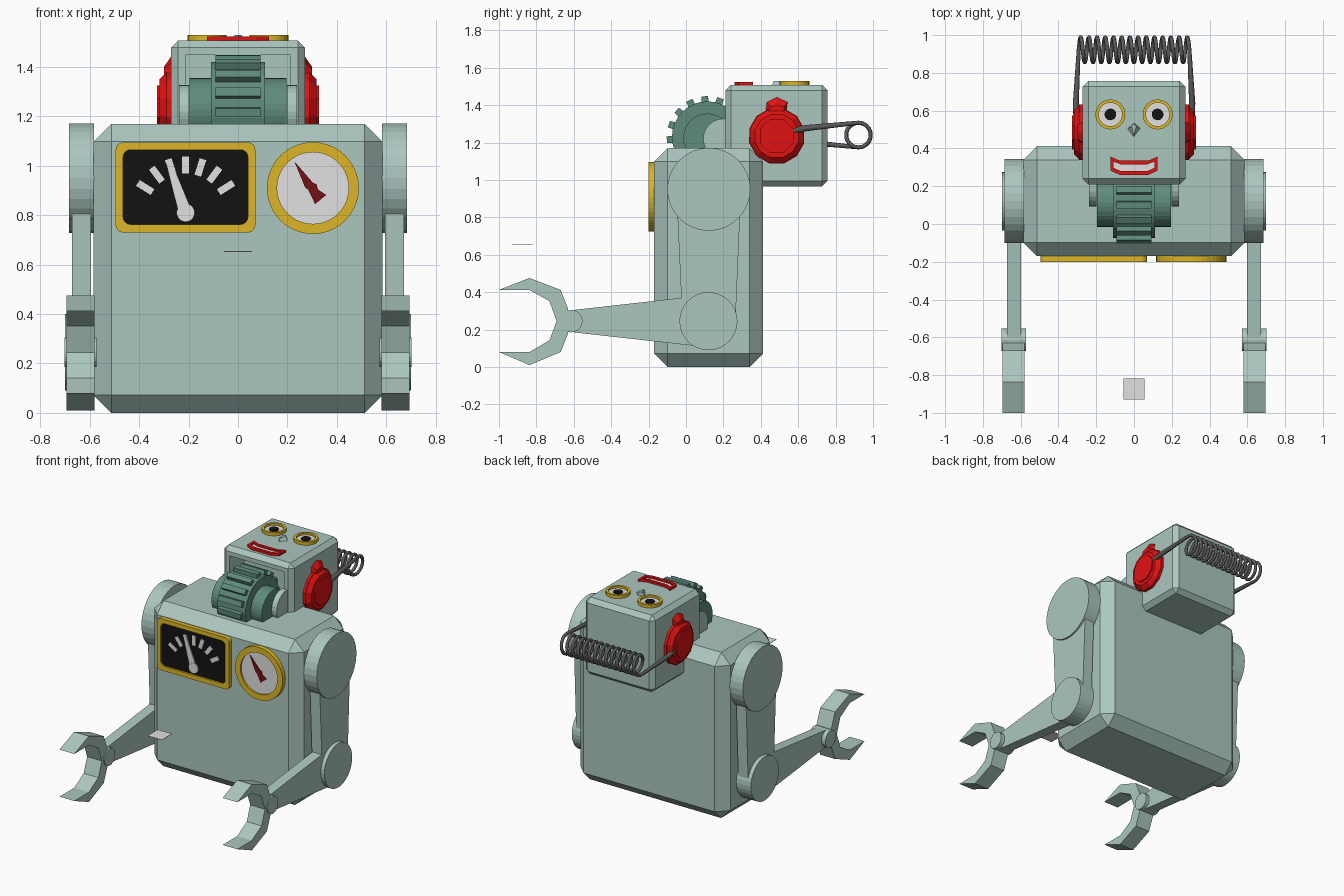
import bpy, bmesh, math
from mathutils import Vector

if "Cube" in bpy.data.objects:
    bpy.data.objects.remove(bpy.data.objects["Cube"])


def material(name, r, g, b):
    m = bpy.data.materials.new(name)
    m.diffuse_color = (r, g, b, 1)
    m.use_nodes = True
    m.node_tree.nodes["Principled BSDF"].inputs["Base Color"].default_value = m.diffuse_color
    return m


SHELL = material("pale_green", .41, .57, .52)
GEAR = material("deep_green", .115, .26, .205)
YELLOW = material("yellow", .72, .47, .02)
WHITE = material("off_white", .76, .75, .75)
BLACK = material("black", .006, .006, .006)
RED = material("red", .75, .006, .006)
MAROON = material("maroon", .17, .006, .008)
STEEL = material("steel", .1, .1, .1)


def place(axis, a, b, t):
    return {'x': (t, a, b), 'y': (a, t, b), 'z': (a, b, t)}[axis]


def finish(name, bm, mat):
    bmesh.ops.recalc_face_normals(bm, faces=bm.faces)
    me = bpy.data.meshes.new(name)
    bm.to_mesh(me)
    bm.free()
    me.materials.append(mat)
    ob = bpy.data.objects.new(name, me)
    bpy.context.collection.objects.link(ob)
    return ob


def prism(name, pts, axis, lo, hi, mat, end=None):
    """Extrude an outline along an axis; end is an optional far outline."""
    bm = bmesh.new()
    a = [bm.verts.new(place(axis, *p, lo)) for p in pts]
    b = [bm.verts.new(place(axis, *p, hi)) for p in (end or pts)]
    bm.faces.new(a)
    bm.faces.new(b)
    for i in range(len(a)):
        j = (i + 1) % len(a)
        bm.faces.new((a[i], a[j], b[j], b[i]))
    return finish(name, bm, mat)


def ring(name, outer, inner, axis, lo, hi, mat):
    """Hollow frame between two outlines."""
    bm = bmesh.new()
    loops = [[bm.verts.new(place(axis, *p, t)) for p in o]
             for o, t in ((outer, lo), (outer, hi), (inner, hi), (inner, lo))]
    n = len(outer)
    for k in range(4):
        u, v = loops[k], loops[(k + 1) % 4]
        for i in range(n):
            j = (i + 1) % n
            bm.faces.new((u[i], u[j], v[j], v[i]))
    return finish(name, bm, mat)


def circle(a, b, r, n=32, turn=0):
    return [(a + r * math.cos(turn + 2 * math.pi * i / n),
             b + r * math.sin(turn + 2 * math.pi * i / n)) for i in range(n)]


def rounded(a0, a1, b0, b1, r):
    pts = []
    for k, (ca, cb) in enumerate(((a1 - r, b1 - r), (a0 + r, b1 - r), (a0 + r, b0 + r), (a1 - r, b0 + r))):
        for i in range(5):
            t = (k + i / 4) * math.pi / 2
            pts.append((ca + r * math.cos(t), cb + r * math.sin(t)))
    return pts


def box(name, lo, hi, bevel, mat, recess=None):
    """Chamfered box, optionally with a recess (rim, depth) in its front."""
    bm = bmesh.new()
    bmesh.ops.create_cube(bm, size=1)
    for v in bm.verts:
        v.co = Vector([lo[i] if v.co[i] < 0 else hi[i] for i in range(3)])
    bmesh.ops.bevel(bm, geom=bm.edges[:], offset=bevel, segments=1, affect='EDGES', profile=.5)
    if recess:
        bm.normal_update()
        front = min(bm.faces, key=lambda f: f.calc_center_median().y)
        bmesh.ops.inset_region(bm, faces=[front], thickness=recess[0])
        pocket = bmesh.ops.extrude_discrete_faces(bm, faces=[front])['faces'][0]
        bmesh.ops.translate(bm, verts=pocket.verts[:], vec=(0, recess[1], 0))
    return finish(name, bm, mat)


# Body and head
box("body", (-.585, -.17, 0), (.585, .412, 1.17), .072, SHELL)
box("head", (-.272, .21, .965), (.272, .757, 1.508), .03, SHELL, (.042, .16))

# Neck gear: hub and toothed wheel
GY, GZ = .115, 1.23
prism("neck_hub", circle(GY, GZ - .005, .13), 'x', -.197, .197, GEAR)
prism("gear_wheel", circle(GY, GZ, .19), 'x', -.11, .11, GEAR)
for k in range(16):
    t = math.radians(4 + k * 22.5)
    c, s = math.cos(t), math.sin(t)
    tooth = [(GY + r * c - w * s, GZ + r * s + w * c)
             for r, w in ((.175, -.02), (.218, -.018), (.218, .018), (.175, .02))]
    prism("gear_tooth", tooth, 'x', -.092, .092, GEAR)

# Arms, ears and neck lugs on both sides
upper_arm = [(-.045, .8), (-.02, .26), (.265, .26), (.288, .8), (.25, .95), (-.02, .95)]
forearm = [(.1, .4), (-.02, .37), (-.6, .305), (-.6, .185), (.03, .115), (.12, .1)]
claw = [(-1, .412), (-.837, .476), (-.67, .412), (-.63, .31), (-.63, .18), (-.67, .08),
        (-.837, .01), (-1, .08), (-.837, .08), (-.73, .142), (-.692, .245), (-.73, .352), (-.837, .412)]
for side, s in (("left", -1), ("right", 1)):
    def limb(part, pts, x0, x1, mat=SHELL, end=None):
        return prism(side + "_" + part, pts, 'x', s * x0, s * x1, mat, end)
    limb("shoulder", circle(.122, .95, .222), .582, .685)
    limb("upper_arm", upper_arm, .595, .672)
    limb("elbow", circle(.12, .245, .155), .58, .70)
    limb("forearm", forearm, .598, .672)
    limb("wrist", circle(-.613, .245, .06, 20), .572, .702)
    limb("claw", claw, .58, .695)
    limb("neck_lug", circle(.2, 1.22, .108, 24), .198, .238)
    limb("ear_base", circle(.485, 1.235, .152, 12, .26), .268, .29, RED)
    limb("ear_cap", circle(.485, 1.235, .148, 12, .26), .29, .318, RED,
         circle(.485, 1.235, .12, 12, .26))
    limb("ear_button", circle(.485, 1.235, .098, 8, .39), .318, .327, RED)
    limb("ear_tab", [(.42, 1.34), (.43, 1.42), (.485, 1.447), (.545, 1.42), (.535, 1.34)],
         .268, .3, RED, [(.44, 1.34), (.45, 1.39), (.485, 1.4), (.525, 1.39), (.52, 1.34)])
    # Eyes
    ex = s * .125
    ring(side + "_eye_rim", circle(ex, .58, .079), circle(ex, .58, .062), 'z', 1.5, 1.53, YELLOW)
    prism(side + "_eye_white", circle(ex, .58, .064), 'z', 1.505, 1.516, WHITE)
    prism(side + "_pupil", circle(ex, .58, .031, 20), 'z', 1.514, 1.522, BLACK)

# Nose and mouth
prism("nose", [(0, .535), (-.036, .505), (0, .46), (.036, .505)], 'z', 1.505, 1.53, SHELL,
      [(0, .532), (-.012, .515), (0, .47), (.012, .515)])
lips = [(-.125, .357), (-.075, .335), (.075, .335), (.125, .357),
        (.125, .283), (.075, .26), (-.075, .26), (-.125, .283)]
gap = [(-.108, .33), (-.07, .316), (.07, .316), (.108, .33),
       (.108, .297), (.07, .28), (-.07, .28), (-.108, .297)]
ring("lips", lips, gap, 'z', 1.5, 1.524, RED)
prism("teeth", gap, 'z', 1.505, 1.513, WHITE)

# Rectangular meter on the chest
ring("meter_frame", rounded(-.495, .07, .73, 1.095, .03), rounded(-.465, .04, .763, 1.065, .03),
     'y', -.2, -.165, YELLOW)
prism("meter_face", rounded(-.467, .042, .761, 1.067, .03), 'y', -.188, -.165, BLACK)
MX, MZ = -.212, .81
for deg in (148, 127, 108, 90, 72, 53, 32):
    t = math.radians(deg)
    c, s = math.cos(t), math.sin(t)
    mark = [(MX + r * c - w * s, MZ + r * s + w * c)
            for r, w in ((.158, -.014), (.228, -.014), (.228, .014), (.158, .014))]
    prism("meter_mark", mark, 'y', -.192, -.187, WHITE)
prism("meter_needle", [(-.242, .815), (-.293, 1.018), (-.272, 1.025), (-.192, .83)], 'y', -.196, -.189, WHITE)
prism("meter_pivot", circle(MX, MZ, .037, 20), 'y', -.198, -.189, WHITE)

# Round dial on the chest
ring("dial_frame", circle(.303, .91, .186, 40), circle(.303, .91, .145, 40), 'y', -.2, -.165, YELLOW)
prism("dial_face", circle(.303, .91, .148, 40), 'y', -.188, -.165, WHITE)
prism("dial_needle", [(.228, 1.018), (.272, .912), (.284, .904), (.312, .845), (.357, .882),
                      (.323, .905), (.318, .925), (.303, .932)], 'y', -.195, -.187, MAROON)

# Small floating square in front
prism("front_square", [(-.056, -.93), (.056, -.93), (.056, -.817), (-.056, -.817)], 'z', .652, .655, WHITE)

# Spring between the ears, with a straight lead at each end
TURNS, STEPS = 13.5, 18
path = [(.305, .56, 1.26, 1.5), (.308, .64, 1.277, 1.5)]
total = int(TURNS * STEPS)
for i in range(total + 1):
    t = 2 * math.pi * i / STEPS
    path.append((.293 - .586 * i / total, .922 + .066 * math.sin(t), 1.24 + .066 * math.cos(t), 1))
path += [(-.308, .64, 1.203, 1.5), (-.305, .56, 1.22, 1.5)]
curve = bpy.data.curves.new("spring", 'CURVE')
curve.dimensions = '3D'
curve.bevel_depth = .011
curve.bevel_resolution = 2
curve.use_fill_caps = True
spline = curve.splines.new('POLY')
spline.points.add(len(path) - 1)
for p, (x, y, z, r) in zip(spline.points, path):
    p.co = (x, y, z, 1)
    p.radius = r
curve.materials.append(STEEL)
bpy.context.collection.objects.link(bpy.data.objects.new("spring", curve))
